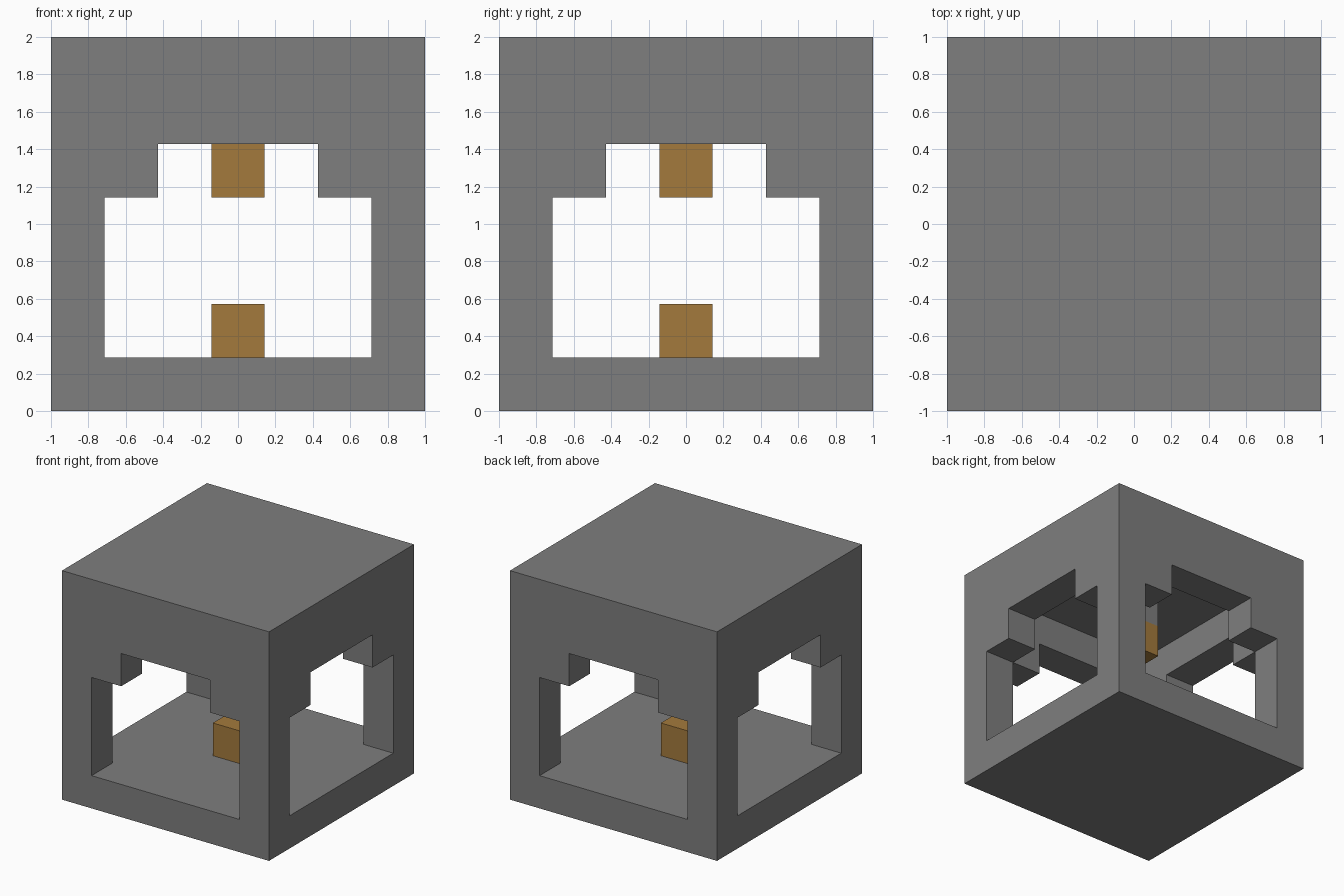
import bpy
import bmesh

U = 2 / 7  # module: every part lies on a grid of seven cells per side

if "Cube" in bpy.data.objects:
    bpy.data.objects.remove(bpy.data.objects["Cube"], do_unlink=True)


def make_material(name, rgb):
    mat = bpy.data.materials.new(name)
    mat.use_nodes = True
    color = (*rgb, 1)
    mat.diffuse_color = color
    mat.node_tree.nodes["Principled BSDF"].inputs["Base Color"].default_value = color
    return mat


def prism(name, profile, depth, mat=None, along_x=False):
    """Extrude a side profile, given in grid cells, through the centre."""
    bm = bmesh.new()
    verts = []
    for a, z in profile:
        point = (-depth * U, a * U, z * U) if along_x else (a * U, -depth * U, z * U)
        verts.append(bm.verts.new(point))
    face = bm.faces.new(verts)
    ext = bmesh.ops.extrude_face_region(bm, geom=[face])
    for v in ext["geom"]:
        if isinstance(v, bmesh.types.BMVert):
            v.co[0 if along_x else 1] = depth * U
    bmesh.ops.recalc_face_normals(bm, faces=bm.faces)
    mesh = bpy.data.meshes.new(name)
    bm.to_mesh(mesh)
    bm.free()
    obj = bpy.data.objects.new(name, mesh)
    bpy.context.collection.objects.link(obj)
    if mat:
        mesh.materials.append(mat)
    return obj


def box(name, half, z0, z1, mat=None):
    return prism(name, [(-half, z0), (half, z0), (half, z1), (-half, z1)], half, mat)


def cut(target, cutter):
    cutter.hide_render = True
    mod = target.modifiers.new("cut", "BOOLEAN")
    mod.operation = "DIFFERENCE"
    mod.solver = "EXACT"
    mod.object = cutter
    bpy.context.view_layer.objects.active = target
    bpy.ops.object.modifier_apply(modifier=mod.name)
    bpy.data.objects.remove(cutter, do_unlink=True)


stone = make_material("stone_grey", (0.21, 0.21, 0.21))
amber = make_material("amber_brown", (0.37, 0.195, 0.046))

# Hollow outer shell with a stepped opening through each pair of walls
shell = box("shell", 3.5, 0, 7, stone)
cut(shell, box("room_cutter", 2.5, 1, 6))
half = [(2.5, 1), (2.5, 4), (1.5, 4), (1.5, 5)]
opening = half + [(-a, z) for a, z in reversed(half)]
for along_x in (False, True):
    cut(shell, prism("opening_cutter", opening, 4, None, along_x))

# Ceiling mount with its hanging block, and the matching floor block
box("ceiling_mount", 0.5, 5, 6, stone)
box("hanging_block", 0.5, 4, 5, amber)
box("floor_block", 0.5, 1, 2, amber)
